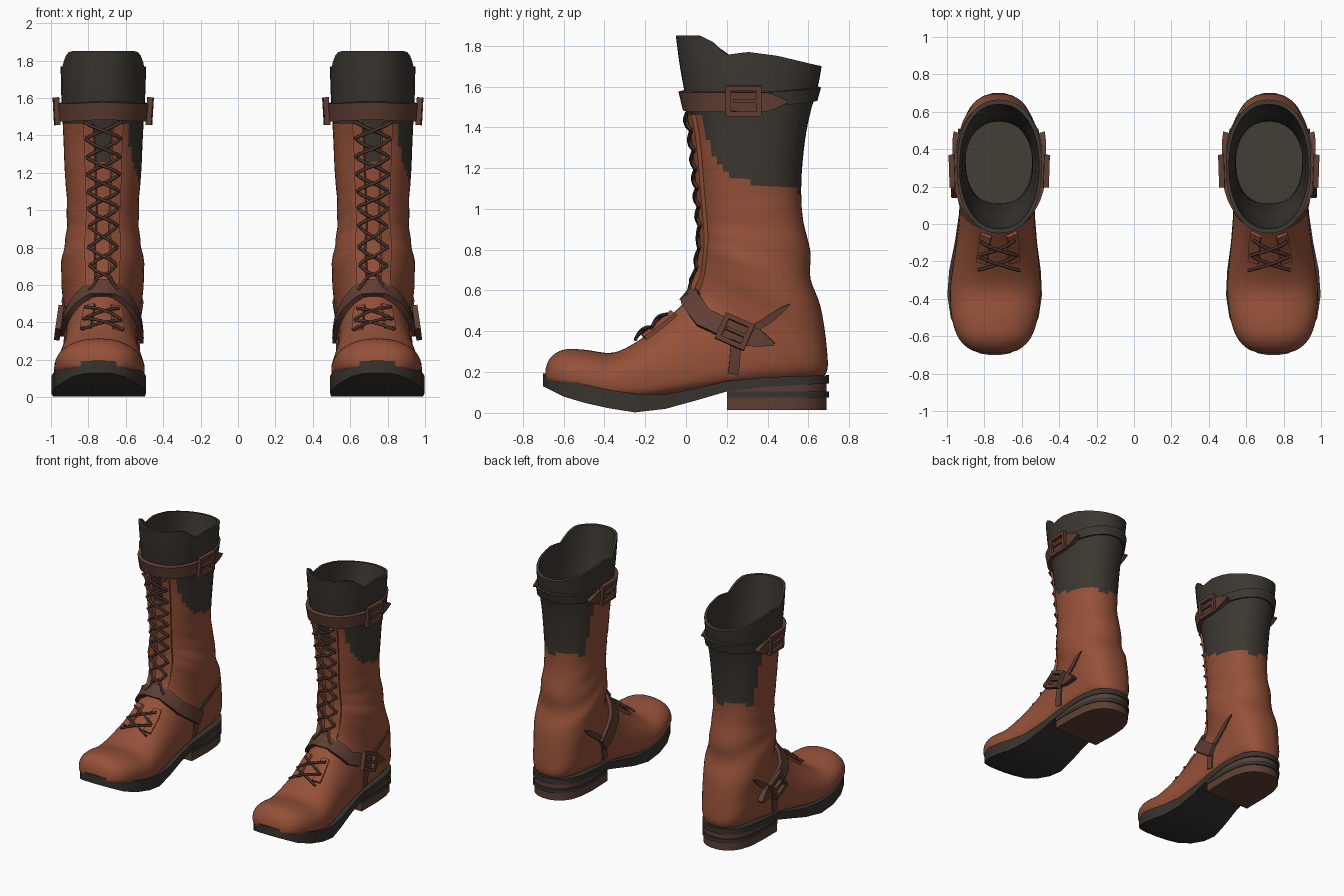
import bpy, bmesh, math
from mathutils import Vector, Matrix
from mathutils.bvhtree import BVHTree

if "Cube" in bpy.data.objects:
    bpy.data.objects.remove(bpy.data.objects["Cube"])


def material(name, rgb):
    m = bpy.data.materials.new(name)
    m.diffuse_color = (*rgb, 1)
    m.use_nodes = True
    m.node_tree.nodes["Principled BSDF"].inputs["Base Color"].default_value = m.diffuse_color
    return m


LEATHER = material("brown leather", (0.30, 0.082, 0.040))
DARK = material("dark leather", (0.045, 0.038, 0.030))
STRAP = material("strap brown", (0.115, 0.048, 0.033))
SOLE = material("sole dark", (0.040, 0.035, 0.029))
HEEL = material("heel brown", (0.110, 0.050, 0.034))
LACE = material("lace dark brown", (0.060, 0.030, 0.022))


def interp(x, tab):
    if x <= tab[0][0]:
        return tab[0][1]
    for (a, u), (b, v) in zip(tab, tab[1:]):
        if x <= b:
            return u + (v - u) * (x - a) / (b - a)
    return tab[-1][1]


def finish(name, bm, mats, angle=40):
    bmesh.ops.recalc_face_normals(bm, faces=bm.faces)
    me = bpy.data.meshes.new(name)
    bm.to_mesh(me)
    ob = bpy.data.objects.new(name, me)
    bpy.context.collection.objects.link(ob)
    for m in mats:
        me.materials.append(m)
    bpy.ops.object.select_all(action='DESELECT')
    ob.select_set(True)
    bpy.context.view_layer.objects.active = ob
    bpy.ops.object.shade_smooth_by_angle(angle=math.radians(angle))
    return ob


def loft(rings):
    bm = bmesh.new()
    vs = [[bm.verts.new(p) for p in r] for r in rings]
    n = len(rings[0])
    for a, b in zip(vs, vs[1:]):
        for i in range(n):
            bm.faces.new((a[i], a[(i + 1) % n], b[(i + 1) % n], b[i]))
    bm.faces.new(vs[0])
    bm.faces.new(vs[-1])
    return bm


# boot sections fanning from toe to shaft top: front y,z / back y,z / half width
SECT = [(-.690, .21, -.690, .16, .07), (-.665, .27, -.67, .14, .135), (-.60, .31, -.61, .12, .195),
        (-.50, .31, -.50, .10, .23), (-.36, .295, -.36, .07, .242), (-.24, .35, -.20, .06, .23),
        (-.12, .44, .06, .10, .205), (-.02, .53, .34, .14, .195), (.04, .60, .58, .155, .19),
        (.06, .66, .685, .19, .195), (.075, .73, .69, .32, .207), (.085, .80, .66, .52, .224),
        (.09, .87, .61, .66, .212), (.085, .93, .61, .79, .197), (.08, 1.0, .575, .94, .192),
        (.07, 1.1, .565, 1.07, .195), (.06, 1.22, .57, 1.21, .205), (.04, 1.38, .59, 1.38, .212),
        (.0, 1.54, .625, 1.54, .22), (-.03, 1.70, .65, 1.70, .226), (-.05, 1.85, .665, 1.85, .228)]
LAST = len(SECT) - 1
RIM = [(.07, 1.85), (.13, 1.82), (.2, 1.755), (.3, 1.77), (.45, 1.75), (.66, 1.70)]


def section(t):
    i = min(int(t), LAST - 1)
    u = t - i
    p = [SECT[max(0, min(LAST, i + k))] for k in (-1, 0, 1, 2)]
    return [0.5 * (2 * b + (c - a) * u + (2 * a - 5 * b + 4 * c - d) * u * u + (3 * b - a - 3 * c + d) * u ** 3)
            for a, b, c, d in zip(*p)]


def ring(s, t, scale=1.0, n=48):
    ty, tz, by, bz, w = section(t)
    cx = interp(t, [(3, .745), (8, .725), (20, .72)])
    nb = interp(t, [(1, 2.6), (3, 3.5), (7, 3.5), (9, 2.6), (11, 2.2)])
    f = interp(t, [(6, .35), (10, .5)])
    fold = interp(t, [(9, 0), (11, .014), (14, .014), (16, 0)])
    out = []
    for k in range(n):
        a = 2 * math.pi * k / n
        c, q = math.cos(a), math.sin(a)
        e = 2 / (nb if q < 0 else 2.2)
        u = math.copysign(abs(c) ** e, c) * scale
        v = math.copysign(abs(q) ** e, q) * scale
        g = f + v * ((1 - f) if q > 0 else f)
        wr = 1 + fold * math.sin(t * 5 + 2 * a)
        y, z = by + (ty - by) * g, bz + (tz - bz) * g
        if z > 1.5:
            z = 1.5 + (z - 1.5) / .35 * (interp(y, RIM) - 1.5)
        out.append((s * (cx + w * u * wr), y, z))
    return out


# sole outline: y, half width
OUT = [(-.70, .03), (-.692, .08), (-.66, .14), (-.6, .192), (-.5, .235), (-.38, .253), (-.25, .245), (-.1, .22),
       (.05, .203), (.2, .197), (.4, .2), (.52, .19), (.6, .165), (.65, .13), (.685, .08), (.70, .03)]
SOLE_TOP = [(-.7, .195), (-.5, .14), (-.3, .095), (-.1, .09), (.1, .13), (.25, .17), (.7, .185)]
SOLE_BOT = [(-.7, .13), (-.6, .08), (-.5, .05), (-.3, .005), (-.2, 0), (-.1, .02), (.1, .075), (.25, .12), (.7, .145)]


def slab(name, s, y0, bot, top, mat, k=1.0):
    rings = []
    for y, w in OUT:
        if y >= y0:
            cx, w = s * interp(y, [(-.3, .745), (.3, .725)]), w * k
            yy = .2 + (y - .2) * (k if y > .2 else 1)
            zb, zt = interp(y, bot), interp(y, top)
            rings.append([(cx - w, yy, zb), (cx + w, yy, zb), (cx + w, yy, zt), (cx - w, yy, zt)])
    finish(name, loft(rings), [mat])


def build_boot(s, tag):
    CX = .72
    # leather body: outside, rim, then the lining down inside
    ts = [i / 4 for i in range(4 * LAST + 1)]
    rings = [ring(s, t) for t in ts] + [ring(s, t / 2, .93) for t in range(2 * LAST, 23, -1)]
    bm = loft(rings)
    outer = len(ts) * 48
    bm.faces.ensure_lookup_table()
    for i, f in enumerate(bm.faces):
        c = f.calc_center_median()
        dx = c.x - s * CX
        if abs(dx) < .085 and c.y < .2:
            lim = 1.24
        elif dx > 0:
            lim = interp(c.y, [(.07, 1.46), (.11, 1.32), (.2, 1.17), (.4, 1.11), (.6, 1.08)])
        else:
            lim = interp(c.y, [(.40, 1.46), (.46, 1.09)])
        inside = outer - 48 <= i < len(bm.faces) - 2 or i == len(bm.faces) - 1
        f.material_index = int(inside or c.z > lim)
    bmesh.ops.recalc_face_normals(bm, faces=bm.faces)
    tree = BVHTree.FromBMesh(bm)
    finish(tag + "_boot_body", bm, [LEATHER, DARK], 50)

    def snap(p):
        loc, n, _, _ = tree.find_nearest(Vector((s * (CX + p[0]), p[1], p[2])))
        return loc, n

    def dense(pts, k):
        pts = [Vector(p) for p in pts]
        return [a.lerp(b, j / k) for a, b in zip(pts, pts[1:]) for j in range(k)] + [pts[-1]]

    # strap lying on the leather; tips = (start, end) pointed or not
    def band(name, guide, half, mat, thick=.025, tips=(0, 0), k=4, flare=0):
        g = [snap(p) for p in dense(guide, k)]
        m = len(g) - 1
        rings = []
        for i, (p, n) in enumerate(g):
            d = (g[min(m, i + 1)][0] - g[max(0, i - 1)][0]).normalized()
            b = n.cross(d).normalized()
            h = half
            lift = 0
            for tip, j in zip(tips, (i, m - i)):
                if tip and j < 3:
                    h = half * (.12, .6, .95)[j]
                    lift = flare * (1, .6, .25)[j]
            lo, hi = p + n * (lift - .012), p + n * (lift + thick)
            rings.append([lo - b * h, lo + b * h, hi + b * h, hi - b * h])
        finish(name, loft(rings), [mat])

    # buckle frame with prong, set along direction d
    def buckle(name, at, d, w, h, lift):
        p, n = snap(at)
        d = Vector((s * d[0], d[1], d[2]))
        d = (d - n * d.dot(n)).normalized()
        b = n.cross(d)
        rot = Matrix((d, b, n)).transposed().to_4x4()
        bm2 = bmesh.new()
        for u, v, lu, lv in ((-w / 2, 0, .026, h), (w / 2, 0, .026, h), (0, h / 2, w + .026, .024),
                             (0, -h / 2, w + .026, .024), (w * .1, 0, w * .9, .016)):
            mat = Matrix.Translation(p + n * lift + d * u + b * v) @ rot @ Matrix.Diagonal((lu, lv, .03, 1))
            bmesh.ops.create_cube(bm2, size=1, matrix=mat)
        finish(name, bm2, [STRAP])

    def around(a0, a1, z0, z1, n=16):
        r = []
        for i in range(n + 1):
            a = math.radians(a0 + (a1 - a0) * i / n)
            z = z0 + (z1 - z0) * (1 - math.cos(a)) / 2
            r.append((.3 * math.sin(a), .317 - .4 * math.cos(a), z))
        return r

    # upper strap, its back half and two buckles
    band(tag + "_upper_strap", around(-118, 118, 1.515, 1.525), .048, STRAP, .028, (1, 1), 2, .025)
    band(tag + "_upper_strap_back", around(100, 260, 1.52, 1.545), .034, DARK, .016, k=2)
    for q, side in ((1, "outer"), (-1, "inner")):
        buckle(tag + "_upper_buckle_" + side, (q * .32, .28, 1.525), (0, 1, 0), .15, .125, .03)

    # ankle strap, buckle and side stays
    band(tag + "_ankle_strap", [(-.3, .28, .33), (-.22, .08, .48), (-.1, -.03, .62), (0, -.06, .64), (.1, -.03, .62),
                                (.22, .08, .48), (.3, .25, .41), (.3, .43, .33)], .048, STRAP, .03, (0, 1), 4, .015)
    buckle(tag + "_ankle_buckle", (.32, .24, .41), (0, .9, -.4), .13, .115, .045)
    for q in (1, -1):
        band(tag + "_side_stay", [(q * .3, .25, .38), (q * .3, .24, .17)], .026, STRAP, .01)
        band(tag + "_heel_stay", [(q * .3, .28, .38), (q * .32, .54, .53)], .02, STRAP, .01, (0, 1))

    # eyelet flaps either side of the tongue
    for q in (1, -1):
        band(tag + "_eyelet_flap", [(q * .115, -.06, z) for z in (.60, .8, 1.0, 1.2, 1.44)], .028, LEATHER, .02)
        band(tag + "_instep_flap", [(q * .11, -.24, .42), (q * .11, -.12, .56)], .03, LEATHER, .018)

    # criss-cross laces
    cu = bpy.data.curves.new(tag + "_laces", 'CURVE')
    cu.dimensions = '3D'
    cu.bevel_depth = .009
    cu.bevel_resolution = 1
    rows = [(-.05, .63 + .092 * i) for i in range(10)]
    low = [(-.27, .40), (-.20, .46), (-.13, .53)]
    for line in (rows, low):
        for (y0, z0), (y1, z1) in zip(line, line[1:]):
            for q in (1, -1):
                pts = dense([(-q * .125, y0, z0), (q * .125, y1, z1)], 6)
                sp = cu.splines.new('POLY')
                sp.points.add(len(pts) - 1)
                for v, p in zip(sp.points, pts):
                    loc, n = snap(p)
                    v.co = (*(loc + n * (.030 + .004 * q)), 1)
    cu.materials.append(LACE)
    bpy.context.collection.objects.link(bpy.data.objects.new(tag + "_laces", cu))

    # sole and stacked heel
    slab(tag + "_sole", s, -1, SOLE_BOT, SOLE_TOP, SOLE)
    for i, (z0, z1, m, k) in enumerate(((.105, .15, HEEL, .98), (.075, .105, SOLE, 1), (.015, .075, HEEL, .98))):
        slab(tag + "_heel_layer_%d" % (i + 1), s, .19, [(0, z0)], [(0, z1)], m, k)


build_boot(1, "right")
build_boot(-1, "left")
